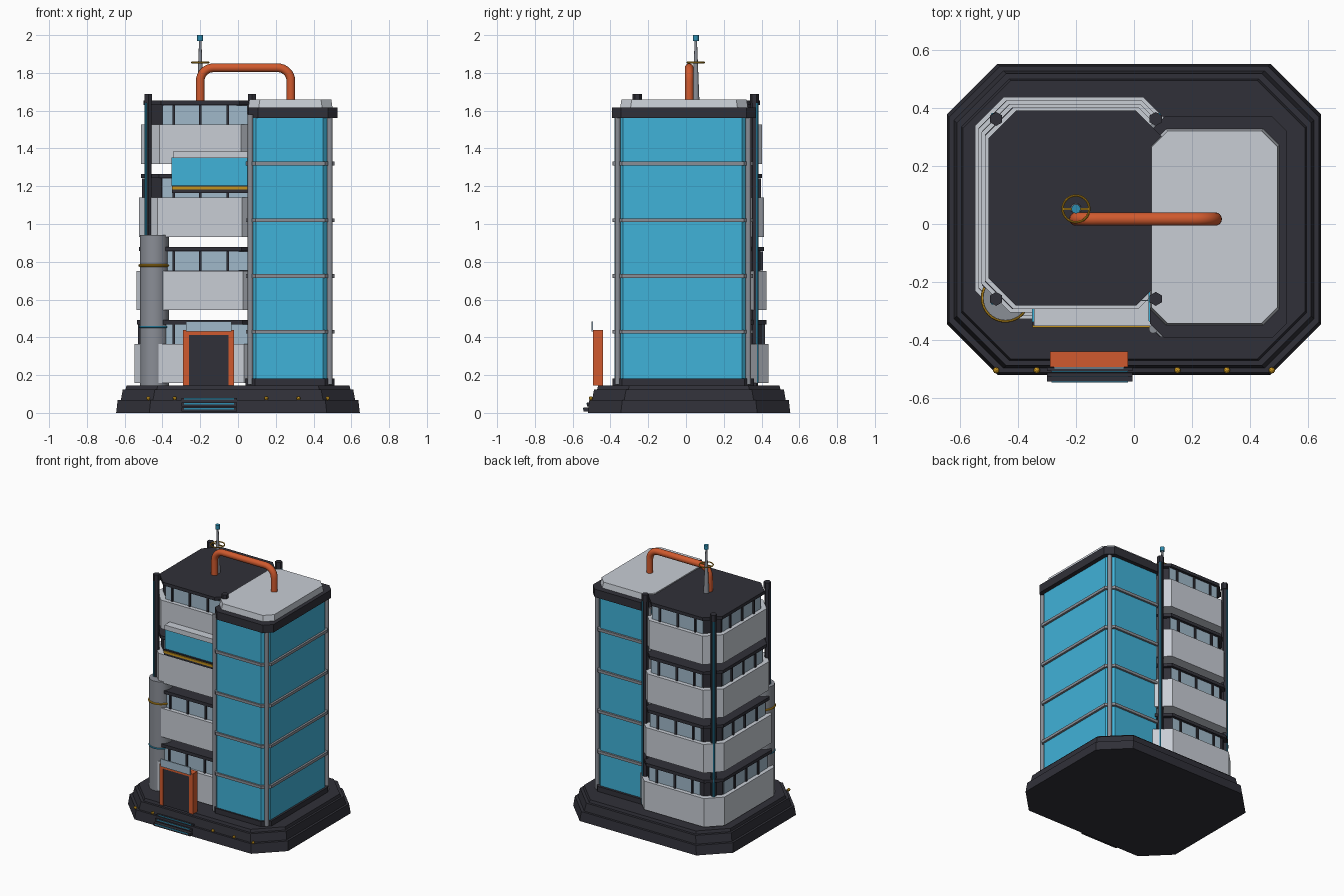
import bpy, bmesh, math
from mathutils import Vector

if "Cube" in bpy.data.objects:
    bpy.data.objects.remove(bpy.data.objects["Cube"])


def mat(name, r, g, b):
    lin = lambda v: (v / 255 / 12.92) if v < 11 else ((v / 255 + 0.055) / 1.055) ** 2.4
    m = bpy.data.materials.new(name)
    m.diffuse_color = (lin(r), lin(g), lin(b), 1)
    m.use_nodes = True
    m.node_tree.nodes["Principled BSDF"].inputs["Base Color"].default_value = m.diffuse_color
    return m


DARK = mat("dark_charcoal", 48, 48, 56)
LIGHT = mat("light_grey_panel", 200, 205, 213)
GLASS = mat("blue_glass", 64, 178, 216)
WINDOW = mat("pale_window", 160, 185, 202)
ORANGE = mat("orange_paint", 208, 90, 46)
METAL = mat("grey_metal", 138, 142, 150)
GOLD = mat("gold_trim", 196, 146, 30)
TEAL = mat("teal_accent", 46, 140, 175)


def finish(name, bm, m):
    bmesh.ops.recalc_face_normals(bm, faces=bm.faces)
    me = bpy.data.meshes.new(name)
    bm.to_mesh(me)
    bm.free()
    me.materials.append(m)
    o = bpy.data.objects.new(name, me)
    bpy.context.collection.objects.link(o)
    return o


def octagon(x0, x1, y0, y1, c):
    return [(x0 + c, y0), (x1 - c, y0), (x1, y0 + c), (x1, y1 - c),
            (x1 - c, y1), (x0 + c, y1), (x0, y1 - c), (x0, y0 + c)]


def prism(name, x0, x1, y0, y1, c, z0, z1, m, top=0.0):
    """Chamfered block; top = inset of the upper outline."""
    bm = bmesh.new()
    lo = [bm.verts.new((x, y, z0)) for x, y in octagon(x0, x1, y0, y1, c)]
    hi = [bm.verts.new((x, y, z1)) for x, y in
          octagon(x0 + top, x1 - top, y0 + top, y1 - top, c)]
    bm.faces.new(lo)
    bm.faces.new(hi)
    for i in range(8):
        j = (i + 1) % 8
        bm.faces.new((lo[i], lo[j], hi[j], hi[i]))
    return finish(name, bm, m)


def box(name, x0, x1, y0, y1, z0, z1, m):
    bm = bmesh.new()
    bmesh.ops.create_cube(bm, size=1)
    for v in bm.verts:
        v.co = ((x0 + x1) / 2 + v.co.x * (x1 - x0), (y0 + y1) / 2 + v.co.y * (y1 - y0),
                (z0 + z1) / 2 + v.co.z * (z1 - z0))
    return finish(name, bm, m)


def smooth(o):
    bpy.ops.object.select_all(action='DESELECT')
    o.select_set(True)
    bpy.context.view_layer.objects.active = o
    bpy.ops.object.shade_smooth_by_angle(angle=math.radians(40))


def cyl(name, x, y, z0, z1, r, m, n=24, r2=None):
    bm = bmesh.new()
    bmesh.ops.create_cone(bm, cap_ends=True, segments=n, radius1=r,
                          radius2=r if r2 is None else r2, depth=z1 - z0)
    bmesh.ops.translate(bm, verts=bm.verts, vec=(x, y, (z0 + z1) / 2))
    o = finish(name, bm, m)
    if n > 10:
        smooth(o)
    return o


def ring(name, x, y, z, r, t, m):
    bpy.ops.mesh.primitive_torus_add(major_segments=32, minor_segments=8,
                                     major_radius=r, minor_radius=t, location=(x, y, z))
    o = bpy.context.object
    o.name = name
    o.data.materials.append(m)
    smooth(o)


# stepped plinth
prism("plinth_lower", -.645, .645, -.52, .552, .175, 0, .068, DARK, .008)
prism("plinth_middle", -.62, .62, -.497, .528, .17, .068, .125, DARK, .01)
prism("plinth_upper", -.595, .595, -.47, .5, .165, .125, .145, DARK, .005)
for i, x in enumerate((-.475, -.335, .15, .32, .475)):
    bm = bmesh.new()
    bmesh.ops.create_icosphere(bm, subdivisions=2, radius=.011)
    bmesh.ops.translate(bm, verts=bm.verts, vec=(x, -.504, .077))
    finish(f"plinth_stud_{i}", bm, GOLD)

# entrance steps with glowing edges
for i in range(3):
    y, z = -.543 + i * .018, .028 + i * .026
    box(f"step_{i}", -.3, -.005, y, -.48, z - .02, z, DARK)
    box(f"step_edge_{i}", -.285, -.02, y - .003, y, z - .009, z - .002, TEAL)

# glass tower
prism("tower_footing", .04, .51, -.39, .36, .05, .145, .182, DARK)
prism("tower_glass", .05, .495, -.378, .342, .045, .18, 1.56, GLASS)
for i, z in enumerate((.43, .725, 1.02, 1.32)):
    prism(f"tower_rail_{i}", .042, .51, -.39, .356, .05, z - .01, z + .01, METAL)
for i, (x, y) in enumerate(((.066, -.362), (.486, -.362), (.486, .33), (.066, .33))):
    cyl(f"tower_corner_post_{i}", x, y, .15, 1.58, .015, METAL, 12)
prism("tower_crown", .055, .527, -.393, .37, .05, 1.56, 1.618, DARK)
prism("tower_cap", .055, .5, -.348, .327, .055, 1.618, 1.66, LIGHT, .006)

# four stacked balcony floors, each a little smaller than the one below
for n in range(4):
    d, z = .0115 * n, .157 + .387 * n
    X0, X1, Y0, Y1 = -.548 + d, .13 - d * .5, -.328 + d, .437 - d

    def inset(name, k, za, zb, m):
        return prism(f"{name}_{n}", X0 + k, X1 - k, Y0 + k, Y1 - k, .098 - k * .3, za, zb, m)

    inset("balcony_parapet", 0, z, z + .208, LIGHT)
    inset("window_wall", .032, z + .208, z + .315, DARK)
    inset("roof_slab", .012, z + .312, z + .335, DARK)
    za, zb = z + .209, z + .31
    wx0, wx1, wy0, wy1 = X0 + .032, X1 - .032, Y0 + .032, Y1 - .032
    # window strips on the front, back and left walls
    box(f"front_window_{n}", -.4, .05, wy0 - .004, wy0, za, zb, WINDOW)
    box(f"back_window_{n}", -.4, .01, wy1, wy1 + .004, za, zb, WINDOW)
    box(f"left_window_{n}", wx0 - .004, wx0, wy0 + .1, wy1 - .1, za, zb, WINDOW)
    for i, x in enumerate((-.34, -.2, -.055)):
        box(f"front_mullion_{n}_{i}", x - .007, x + .007, wy0 - .014, wy0, za, zb, DARK)
        box(f"back_mullion_{n}_{i}", x - .007, x + .007, wy1, wy1 + .014, za, zb, DARK)
    for i, y in enumerate((-.08, .055, .19)):
        box(f"left_mullion_{n}_{i}", wx0 - .014, wx0, y - .007, y + .007, za, zb, DARK)

# projecting glazed bay on the third floor
box("bay_glass", -.352, .09, -.337, -.2, 1.2, 1.352, GLASS)
box("bay_roof", -.345, .1, -.352, -.2, 1.35, 1.385, LIGHT)
box("bay_sill", -.35, .1, -.35, -.2, 1.165, 1.205, DARK)
box("bay_gold_trim", -.35, .1, -.357, -.35, 1.182, 1.198, GOLD)

# corner posts with teal light strips
for i, (x, y) in enumerate(((-.475, -.258), (-.475, .362), (.075, .362), (.075, -.258))):
    cyl(f"corner_post_{i}", x, y, .145, 1.66, .02, DARK, 6)
    out = Vector((x + .2, y - .05)).normalized() * .018
    cyl(f"post_light_{i}", x + out.x, y + out.y, .16, 1.64, .007, TEAL, 8)
    cyl(f"post_cap_{i}", x, y, 1.64, 1.688, .024, DARK, 6)

# round service shaft at the front left corner
cyl("service_shaft", -.443, -.255, .145, .942, .077, METAL, 32)
ring("shaft_gold_ring", -.443, -.255, .78, .078, .007, GOLD)
ring("shaft_teal_ring", -.443, -.255, .455, .076, .006, TEAL)

# entrance portal
box("door_panel", -.262, -.048, -.485, -.445, .145, .415, DARK)
box("door_jamb_left", -.29, -.26, -.492, -.44, .145, .44, ORANGE)
box("door_jamb_right", -.05, -.02, -.492, -.44, .145, .44, ORANGE)
box("door_lintel", -.29, -.02, -.492, -.44, .413, .44, ORANGE)
box("door_sign_plate", -.275, -.035, -.5, -.492, .43, .485, WINDOW)

# orange roof pipe
path, R = [(-.2, 1.62)], .07
for cx, a0 in ((-.2 + R, 180), (.28 - R, 90)):
    for k in range(9):
        a = math.radians(a0 - k * 90 / 8)
        path.append((cx + R * math.cos(a), 1.827 - R + R * math.sin(a)))
path.append((.28, 1.62))
bm = bmesh.new()
prev = None
for i, (x, z) in enumerate(path):
    p, q = path[max(i - 1, 0)], path[min(i + 1, len(path) - 1)]
    t = Vector((q[0] - p[0], 0, q[1] - p[1])).normalized()
    u = Vector((-t.z, 0, t.x))
    loop = []
    for k in range(16):
        a = math.tau * k / 16
        loop.append(bm.verts.new(Vector((x, .017, z)) + .023 * (
            u * math.cos(a) + Vector((0, 1, 0)) * math.sin(a))))
    if prev:
        for k in range(16):
            j = (k + 1) % 16
            bm.faces.new((prev[k], prev[j], loop[j], loop[k]))
    else:
        bm.faces.new(loop)
    prev = loop
bm.faces.new(prev)
smooth(finish("roof_pipe", bm, ORANGE))

# antenna
cyl("antenna_mast", -.2, .052, 1.65, 1.975, .019, METAL, 12, .006)
ring("antenna_ring", -.2, .052, 1.855, .046, .004, GOLD)
box("antenna_spoke", -.246, -.154, .049, .055, 1.852, 1.858, GOLD)
cyl("antenna_beacon", -.2, .052, 1.97, 2.0, .016, TEAL, 12)
